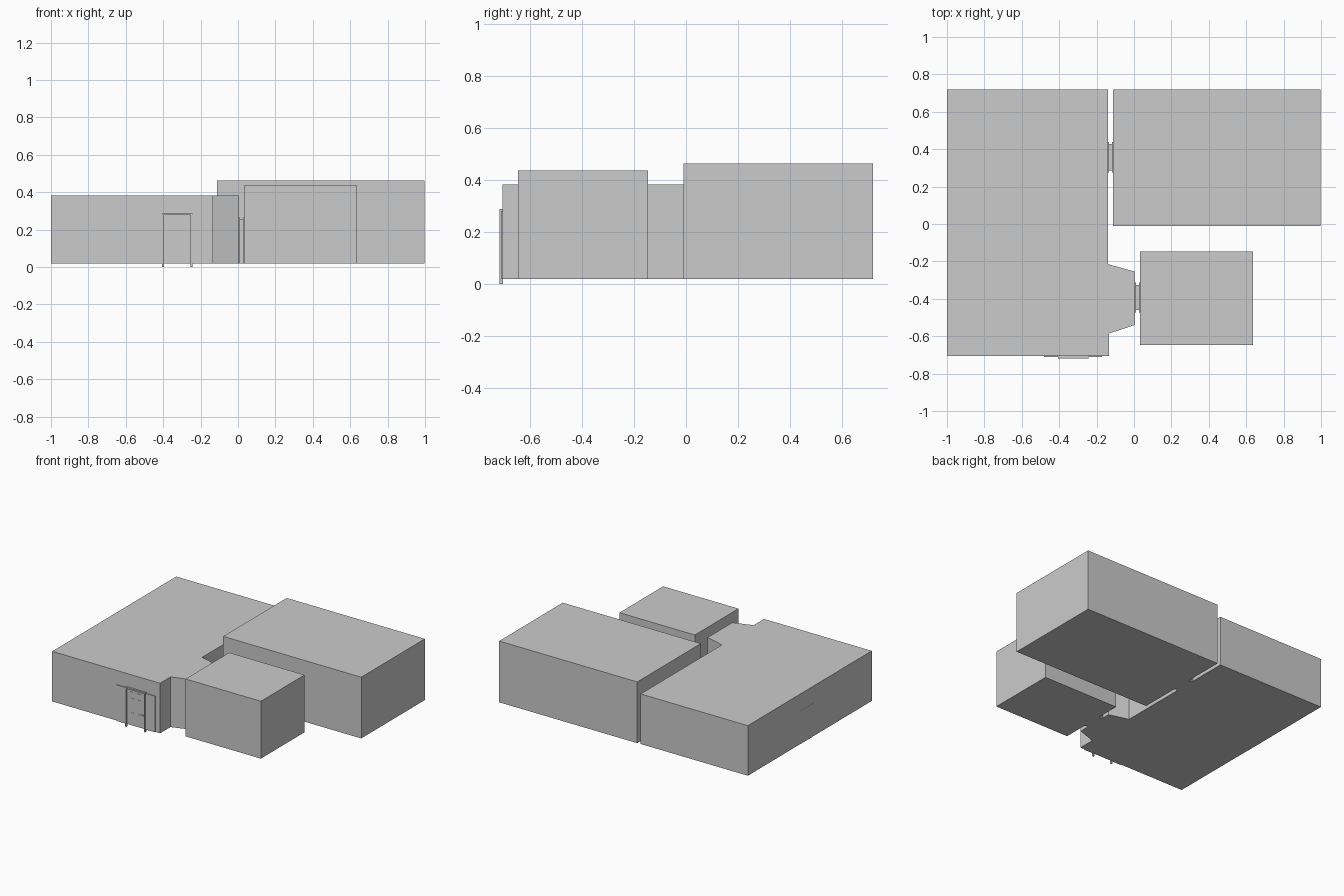
import bpy, bmesh

if "Cube" in bpy.data.objects:
    bpy.data.objects.remove(bpy.data.objects["Cube"])

FLOOR = 0.018


def prism(name, outline, z0, z1):
    """Extrude a plan outline (counter-clockwise) from z0 to z1."""
    bm = bmesh.new()
    face = bm.faces.new([bm.verts.new((x, y, z0)) for x, y in outline])
    top = bmesh.ops.extrude_face_region(bm, geom=[face])["geom"]
    bmesh.ops.translate(bm, vec=(0, 0, z1 - z0),
                        verts=[v for v in top if isinstance(v, bmesh.types.BMVert)])
    bmesh.ops.recalc_face_normals(bm, faces=bm.faces)
    mesh = bpy.data.meshes.new(name)
    bm.to_mesh(mesh)
    bm.free()
    obj = bpy.data.objects.new(name, mesh)
    bpy.context.collection.objects.link(obj)
    return obj


def box(name, x0, x1, y0, y1, z0, z1):
    return prism(name, [(x0, y0), (x1, y0), (x1, y1), (x0, y1)], z0, z1)


# Main room with its tapered bay towards the small room
prism("main_room", [(-1, -0.705), (-0.133, -0.705), (-0.133, -0.585),
                    (0.005, -0.54), (0.005, -0.255), (-0.138, -0.215),
                    (-0.138, 0.718), (-1, 0.718)], FLOOR, 0.382)

# Side rooms
box("large_room", -0.112, 0.998, -0.01, 0.72, FLOOR, 0.463)
box("small_room", 0.031, 0.637, -0.647, -0.146, FLOOR, 0.435)

# Doorway passages, each with a wider trim at both ends
for name, x0, x1, y0, y1, top in [("large_room", -0.138, -0.112, 0.287, 0.427, 0.255),
                                  ("small_room", 0.005, 0.031, -0.46, -0.325, 0.255)]:
    box(name + "_passage", x0, x1, y0, y1, FLOOR, top)
    for i, x in enumerate((x0, x1 - 0.005)):
        box(f"{name}_passage_trim_{i}", x, x + 0.005, y0 - 0.012, y1 + 0.012, FLOOR, top + 0.01)

# Front entrance: side panels, posts, lintel and leaf
cx = -0.325
for side, s in (("left", -1), ("right", 1)):
    a, b = sorted((cx + s * 0.08, cx + s * 0.155))
    box(f"entrance_side_panel_{side}", a, b, -0.711, -0.704, FLOOR, 0.28)
    a, b = sorted((cx + s * 0.071, cx + s * 0.081))
    box(f"entrance_post_{side}", a, b, -0.718, -0.704, 0.0, 0.28)
box("entrance_lintel", cx - 0.081, cx + 0.081, -0.718, -0.704, 0.277, 0.287)
box("entrance_leaf", cx - 0.071, cx + 0.071, -0.709, -0.704, FLOOR, 0.277)

# Raised leaf panels in two columns, and the handle
for i, x in enumerate((-0.368, -0.312)):
    for j, (z0, z1) in enumerate(((0.05, 0.11), (0.13, 0.215), (0.235, 0.26))):
        box(f"leaf_panel_{i}_{j}", x, x + 0.03, -0.711, -0.708, z0, z1)
box("entrance_handle", -0.28, -0.262, -0.716, -0.708, 0.11, 0.117)

# Almost flush door on the left wall
box("left_wall_door", -1.001, -0.998, -0.03, 0.12, FLOOR, 0.26)
